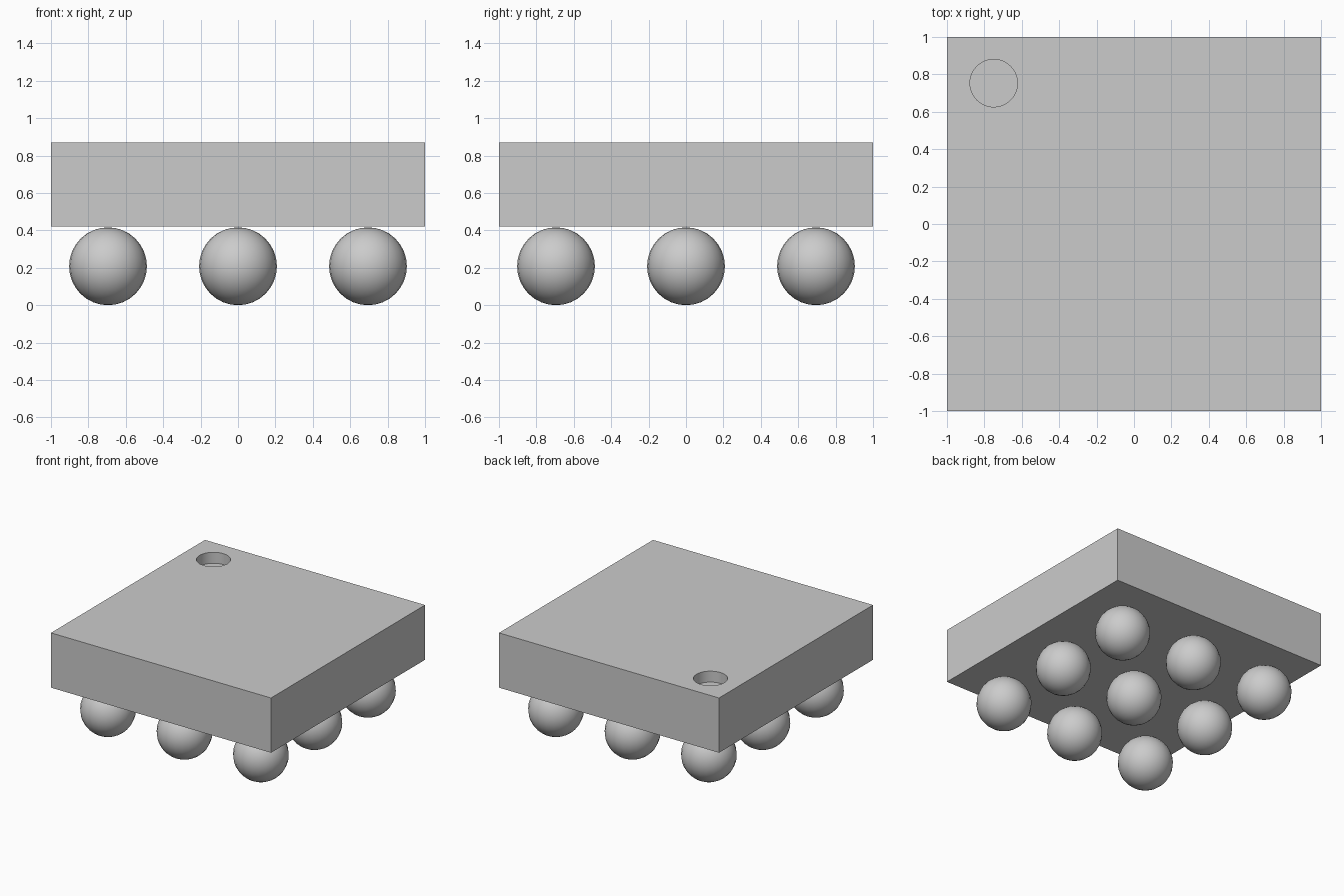
import bpy

if "Cube" in bpy.data.objects:
    bpy.data.objects.remove(bpy.data.objects["Cube"])

grey = bpy.data.materials.new("light grey")
grey.diffuse_color = (0.6, 0.6, 0.6, 1)
grey.use_nodes = True
grey.node_tree.nodes["Principled BSDF"].inputs["Base Color"].default_value = grey.diffuse_color

BALL_R = 0.208
BOTTOM, TOP = 0.42, 0.87

# Package body
bpy.ops.mesh.primitive_cube_add(size=1, location=(0, 0, (BOTTOM + TOP) / 2))
body = bpy.context.object
body.name = "package_body"
body.scale = (2, 2, TOP - BOTTOM)
bpy.ops.object.transform_apply(location=False, rotation=False, scale=True)
body.data.materials.append(grey)

# Round orientation recess in the back left corner
DEPTH = 0.09
bpy.ops.mesh.primitive_cylinder_add(vertices=48, radius=0.127, depth=2 * DEPTH,
                                    location=(-0.75, 0.753, TOP))
cutter = bpy.context.object
cutter.name = "recess_cutter"
cutter.data.materials.append(grey)
cut = body.modifiers.new("recess", 'BOOLEAN')
cut.operation = 'DIFFERENCE'
cut.solver = 'EXACT'
cut.object = cutter
bpy.context.view_layer.objects.active = body
bpy.ops.object.modifier_apply(modifier=cut.name)
bpy.data.objects.remove(cutter)
bpy.ops.object.select_all(action='DESELECT')
body.select_set(True)
bpy.ops.object.shade_smooth_by_angle()

# Grid of solder balls under the body
for row, y in enumerate((-0.695, 0, 0.695)):
    for col, x in enumerate((-0.695, 0, 0.695)):
        bpy.ops.mesh.primitive_uv_sphere_add(segments=24, ring_count=16, radius=BALL_R,
                                             location=(x, y, BALL_R))
        ball = bpy.context.object
        ball.name = f"solder_ball_{row + 1}_{col + 1}"
        ball.data.materials.append(grey)
        bpy.ops.object.shade_smooth()
